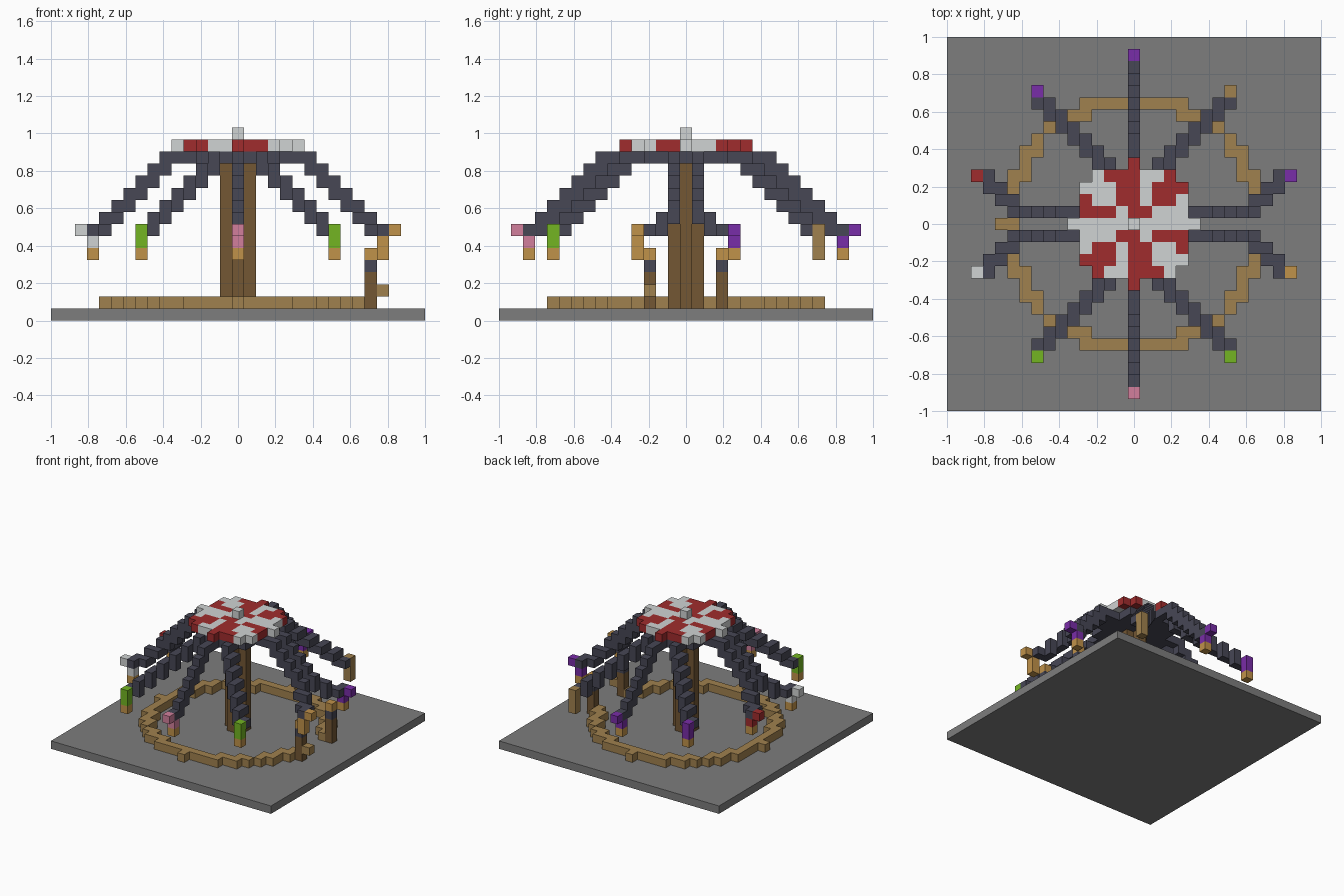
import bpy
import bmesh
from mathutils import Vector

if "Cube" in bpy.data.objects:
    bpy.data.objects.remove(bpy.data.objects["Cube"], do_unlink=True)

V = 2 / 31  # edge of one block


def material(name, hex_code):
    rgb = [int(hex_code[i:i + 2], 16) / 255 for i in (0, 2, 4)]
    lin = [c / 12.92 if c < 0.04045 else ((c + 0.055) / 1.055) ** 2.4 for c in rgb]
    m = bpy.data.materials.new(name)
    m.use_nodes = True
    m.diffuse_color = (*lin, 1)
    m.node_tree.nodes["Principled BSDF"].inputs["Base Color"].default_value = (*lin, 1)
    return m


STONE = material("stone grey", "7D7D7D")
OAK = material("light wood", "A0814E")
SPRUCE = material("dark wood", "735734")
IRON = material("dark slate", "474755")
AMBER = material("amber", "C0924A")
WHITE = material("white", "D0D3D3")
RED = material("red", "A02C2D")
GREEN = material("green", "73B522")
PINK = material("pink", "D27F9C")
PURPLE = material("purple", "792DA8")

AXES = [Vector(d) for d in ((1, 0, 0), (-1, 0, 0), (0, 1, 0),
                            (0, -1, 0), (0, 0, 1), (0, 0, -1))]


def blocks(name, cells):
    """Build an object from {(x, y, layer): material}, outer faces only."""
    bm = bmesh.new()
    mats = list(dict.fromkeys(cells.values()))
    for cell, mat in cells.items():
        mid = Vector(cell) + Vector((0, 0, 0.5))
        for n in AXES:
            if tuple(int(a + b) for a, b in zip(cell, n)) in cells:
                continue
            u = Vector((n.y, n.z, n.x))
            w = n.cross(u)
            quad = [(mid + (n + u * a + w * b) / 2) * V
                    for a, b in ((-1, -1), (1, -1), (1, 1), (-1, 1))]
            face = bm.faces.new([bm.verts.new(p) for p in quad])
            face.material_index = mats.index(mat)
    bmesh.ops.remove_doubles(bm, verts=bm.verts, dist=V / 100)
    mesh = bpy.data.meshes.new(name)
    bm.to_mesh(mesh)
    bm.free()
    for m in mats:
        mesh.materials.append(m)
    obj = bpy.data.objects.new(name, mesh)
    bpy.context.collection.objects.link(obj)
    return obj


# Ground slab
bpy.ops.mesh.primitive_cube_add(size=1, location=(0, 0, V / 2))
slab = bpy.context.object
slab.name = "ground_slab"
slab.scale = (2, 2, V)
slab.data.materials.append(STONE)

# Stepped ring fence with an opening on the +x side
octant = [(10, y) for y in range(5)] + [(11, 0), (9, 4), (9, 5), (9, 6),
                                        (8, 6), (8, 7)]
ring = {}
for x, y in octant:
    for a, b in ((x, y), (y, x)):
        for sx in (1, -1):
            for sy in (1, -1):
                if not (a * sx > 9 and b < 3):
                    ring[a * sx, b * sy, 1] = OAK
blocks("ring_fence", ring)

# Gate posts and step at the opening
for side, y in (("front", -3), ("back", 3)):
    post = {(11, y, z): SPRUCE for z in (1, 2, 3)}
    post[11, y, 4] = IRON
    post[11, y, 5] = AMBER
    blocks(side + "_gate_post", post)
blocks("gate_lever", {(12, -3, 2): OAK})

# Centre pole with a cross-shaped section
blocks("centre_pole", {(x, y, z): SPRUCE for x in (-1, 0, 1) for y in (-1, 0, 1)
                       for z in range(1, 13) if x * y == 0})

# Hub plate under the canopy
blocks("hub_plate", {(x, y, 13): IRON for x in range(-4, 5) for y in range(-4, 5)
                     if x * x + y * y < 19})

# Stepped arms, each a list of cells in the positive quadrant
long_arm = [(0, y, 13) for y in range(5, 8)]
side_arm = [(x, 1, 13) for x in range(4, 7)]
diagonal_arm = [(2, 4, 13), (2, 5, 13)]
for i in range(6):
    z = 12 - i
    long_arm += [(0, 7 + i, z), (0, 8 + i, z)]
    diagonal_arm += [(2 + i, 5 + i, z), (3 + i, 5 + i, z)]
    if i < 5:
        diagonal_arm.append((3 + i, 6 + i, z))
    if i < 4:
        side_arm += [(6 + i, 1, z), (7 + i, 1, z)]
side_arm += [(10, 1, 8), (10, 2, 8), (11, 2, 8),
             (11, 2, 7), (11, 3, 7), (12, 3, 7), (12, 4, 7)]

# Hanging seats: cap, body and foot
long_seat = [(0, 14, 7), (0, 13, 6), (0, 13, 5)]
side_seat = [(13, 4, 7), (12, 4, 6), (12, 4, 5)]
diagonal_seat = [(8, 11, 7), (8, 11, 6), (8, 11, 5)]

rides = [
    ("front", long_arm, long_seat, 1, -1, PINK, AMBER),
    ("back", long_arm, long_seat, 1, 1, PURPLE, AMBER),
    ("front_left_side", side_arm, side_seat, 1, -1, AMBER, AMBER),
    ("back_left_side", side_arm, side_seat, 1, 1, PURPLE, AMBER),
    ("front_right_side", side_arm, side_seat, -1, -1, WHITE, AMBER),
    ("back_right_side", side_arm, side_seat, -1, 1, RED, AMBER),
    ("front_left_diagonal", diagonal_arm, diagonal_seat, 1, -1, GREEN, AMBER),
    ("back_left_diagonal", diagonal_arm, diagonal_seat, 1, 1, OAK, OAK),
    ("front_right_diagonal", diagonal_arm, diagonal_seat, -1, -1, GREEN, AMBER),
    ("back_right_diagonal", diagonal_arm, diagonal_seat, -1, 1, PURPLE, AMBER),
]
for name, arm, seat, sx, sy, body, foot in rides:
    blocks(name + "_arm", {(x * sx, y * sy, z): IRON for x, y, z in arm})
    blocks(name + "_seat", {(x * sx, y * sy, z): foot if z == 5 else body
                            for x, y, z in seat})

# Pinwheel canopy: one quadrant, turned with red and white swapped
rows = ["WWWWW", "RWWW", "WRRW", "WRRR", "WWR"]  # y = 0 upwards, x = 1 outwards
canopy = {(0, 0, 14): WHITE}
for y, row in enumerate(rows):
    for i, letter in enumerate(row):
        px, py = i + 1, y
        red = letter == "R"
        for turn in range(4):
            canopy[px, py, 14] = RED if red else WHITE
            px, py, red = -py, px, not red
blocks("canopy", canopy)
blocks("finial", {(0, 0, 15): WHITE})
